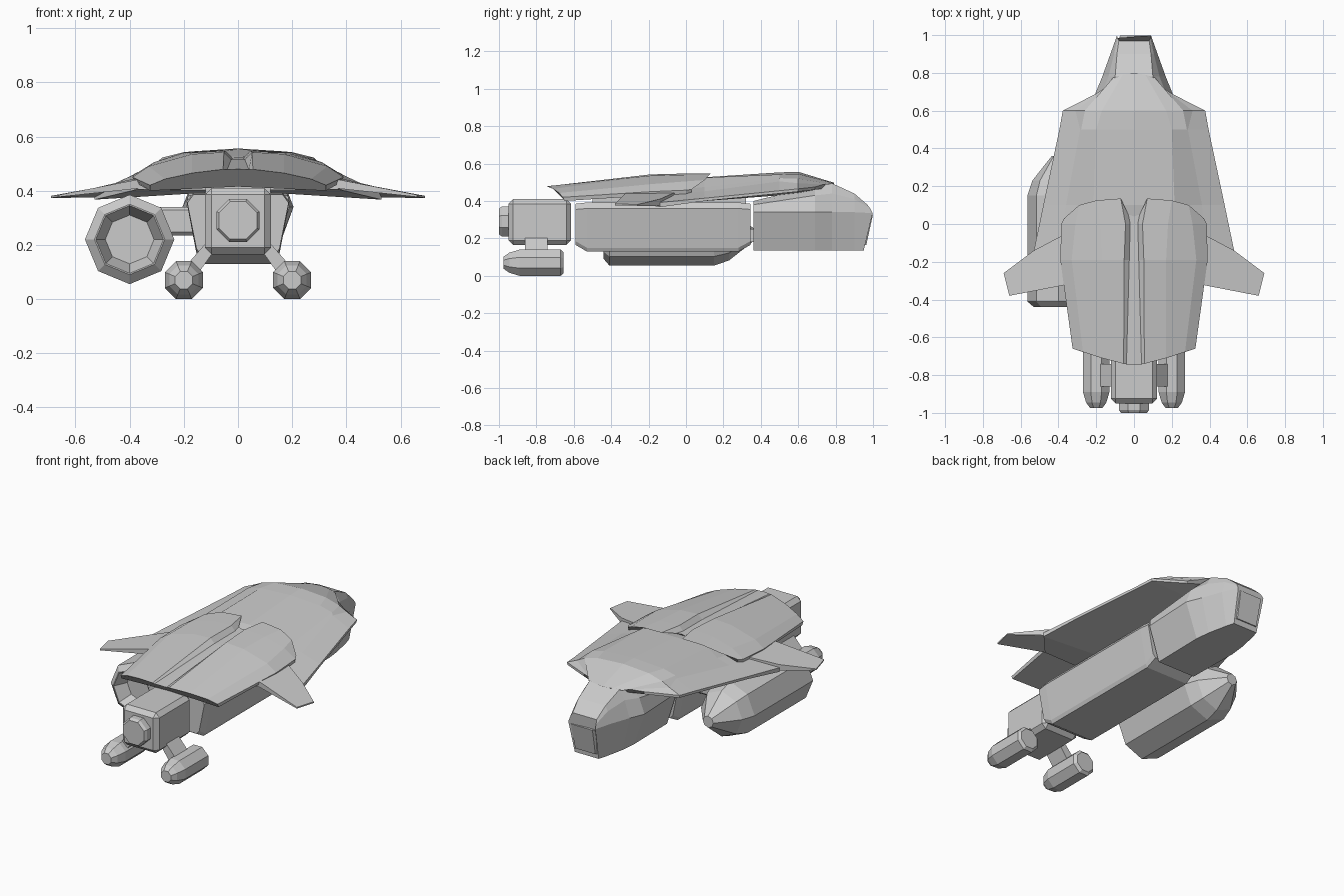
import bpy, bmesh
from math import sin, cos, pi


def loft(name, rings):
    """Skin a list of equal-length closed rings and cap both ends."""
    bm = bmesh.new()
    rows = [[bm.verts.new(p) for p in r] for r in rings]
    n = len(rows[0])
    for a, b in zip(rows, rows[1:]):
        for i in range(n):
            j = (i + 1) % n
            bm.faces.new((a[i], a[j], b[j], b[i]))
    bm.faces.new(rows[0][::-1])
    bm.faces.new(rows[-1])
    bmesh.ops.remove_doubles(bm, verts=bm.verts, dist=1e-5)
    bmesh.ops.recalc_face_normals(bm, faces=bm.faces)
    me = bpy.data.meshes.new(name)
    bm.to_mesh(me)
    bm.free()
    ob = bpy.data.objects.new(name, me)
    bpy.context.collection.objects.link(ob)
    return ob


def sym_loft(name, halves):
    """Loft from +x half outlines mirrored about x = 0."""
    return loft(name, [h + [(-x, y, z) for x, y, z in reversed(h)] for h in halves])


def section(y, pts):
    return [(x, y, z) for x, z in pts]


def octagon(name, cx, cz, rings, turn):
    return loft(name, [[(cx + r * cos(turn + i * pi / 4), y, cz + r * sin(turn + i * pi / 4))
                        for i in range(8)] for y, r in rings])


def box(name, x0, x1, y0, y1, z0, z1, bevel=0):
    ob = loft(name, [[(x0, y, z0), (x1, y, z0), (x1, y, z1), (x0, y, z1)] for y in (y0, y1)])
    if bevel:
        m = ob.modifiers.new("chamfer", 'BEVEL')
        m.width = bevel
        m.segments = 1
    return ob


# Broad upper deck, tapering to the tail
sym_loft("deck", [
    section(-.32, [(0, .45), (.2, .45), (.32, .42), (.35, .42), (.37, .42), (.37, .405), (0, .40)]),
    section(-.14, [(0, .48), (.2, .475), (.32, .45), (.38, .43), (.53, .392), (.53, .367), (0, .40)]),
    section(.10, [(0, .527), (.215, .525), (.28, .475), (.36, .452), (.48, .415), (.48, .40), (0, .41)]),
    section(.50, [(0, .553), (.2, .542), (.28, .522), (.285, .505), (.395, .455), (.395, .44), (0, .43)]),
    [(0, .6, .556), (.17, .6, .545), (.26, .6, .52), (.31, .6, .495), (.377, .6, .465),
     (.375, .6, .45), (0, .6, .44)],
    [(0, .80, .495), (.06, .79, .495), (.11, .775, .49), (.14, .73, .488), (.2, .69, .475),
     (.2, .69, .46), (0, .79, .475)],
])

# Raised armour plate with central channel
sym_loft("front_plate", [
    [(0, -.745, .48), (.04, -.743, .478), (.055, -.74, .479), (.17, -.71, .465),
     (.27, -.677, .443), (.325, -.66, .42), (.325, -.65, .40), (0, -.66, .415)],
    [(0, -.19, .515), (.025, -.19, .515), (.052, -.19, .542), (.17, -.19, .535),
     (.33, -.19, .49), (.39, -.19, .45), (.38, -.19, .43), (0, -.19, .43)],
    [(0, 0, .52), (.02, 0, .52), (.045, 0, .547), (.18, 0, .54),
     (.31, 0, .505), (.385, 0, .458), (.38, 0, .43), (0, 0, .44)],
    [(0, .04, .522), (.03, .05, .522), (.07, .135, .548), (.2, .125, .54),
     (.29, .10, .512), (.37, .03, .462), (.36, .03, .44), (0, .03, .44)],
])

# Small side wings
for s, side in ((-1, "left"), (1, "right")):
    top = [(.35, -.32, .445), (.66, -.38, .385), (.69, -.26, .381), (.53, -.14, .41), (.36, -.05, .45)]
    loft(side + "_wing", [[(s * x, y, z) for x, y, z in top],
                          [(s * x, y, z - (.008 if x > .6 else .035)) for x, y, z in top]])

# Middle hull with lower ends chamfered
full = [(.14, .13), (.15, .15), (.19, .36), (.165, .392)]
end = [(.135, .165), (.153, .185), (.187, .355), (.165, .385)]
sym_loft("hull", [section(-.59, end), section(-.53, full), section(.28, full), section(.345, end)])
box("hull_joint", -.10, .10, .32, .39, .18, .25)
box("deck_mount", -.12, .12, -.5, .32, .37, .44)

# Tail section, sloping down to a blunt end
sym_loft("tail", [
    section(.36, [(.125, .135), (.19, .34), (.185, .38), (.10, .40)]),
    section(.69, [(.13, .135), (.205, .34), (.17, .43), (.11, .48)]),
    section(.78, [(.12, .135), (.168, .34), (.135, .44), (.10, .495)]),
    section(.90, [(.095, .135), (.125, .34), (.105, .41), (.09, .44)]),
    [(.08, .95, .135), (.09, .998, .335), (.087, .985, .36), (.08, .97, .38)],
])
loft("tail_panel", [[(x * k, y + d, z) for x, y, z in
                     ((-.075, .95, .165), (.075, .95, .165), (.08, .985, .325), (-.08, .985, .325))]
                    for k, d in ((1, 0), (.9, .014))])

# Front block and its octagonal sensor
box("front_block", -.122, .122, -.95, -.615, .165, .41, .025)
octagon("front_sensor", 0, .29, [(-1, .075), (-.985, .086), (-.93, .086)], pi / 8)

# Twin small pods on angled struts
for s, side in ((-1, "left"), (1, "right")):
    octagon(side + "_small_pod", s * .2, .07,
            [(-.975, .035), (-.945, .058), (-.89, .0757), (-.67, .0757), (-.655, .06)], pi / 8)
    loft(side + "_pod_strut", [[(s * x, y, z) for x, z in
                                ((.08, .19), (.12, .205), (.19, .125), (.15, .09))] for y in (-.86, -.74)])

# Large asymmetric side pod with open front, joined to the hull
octagon("side_pod", -.4, .22,
        [(-.36, .09), (-.44, .125), (-.44, .13), (-.41, .165), (.15, .165),
         (.23, .138), (.31, .075), (.36, .035)], 0)
box("side_pod_mount", -.32, -.15, -.2, .12, .235, .34, .012)
